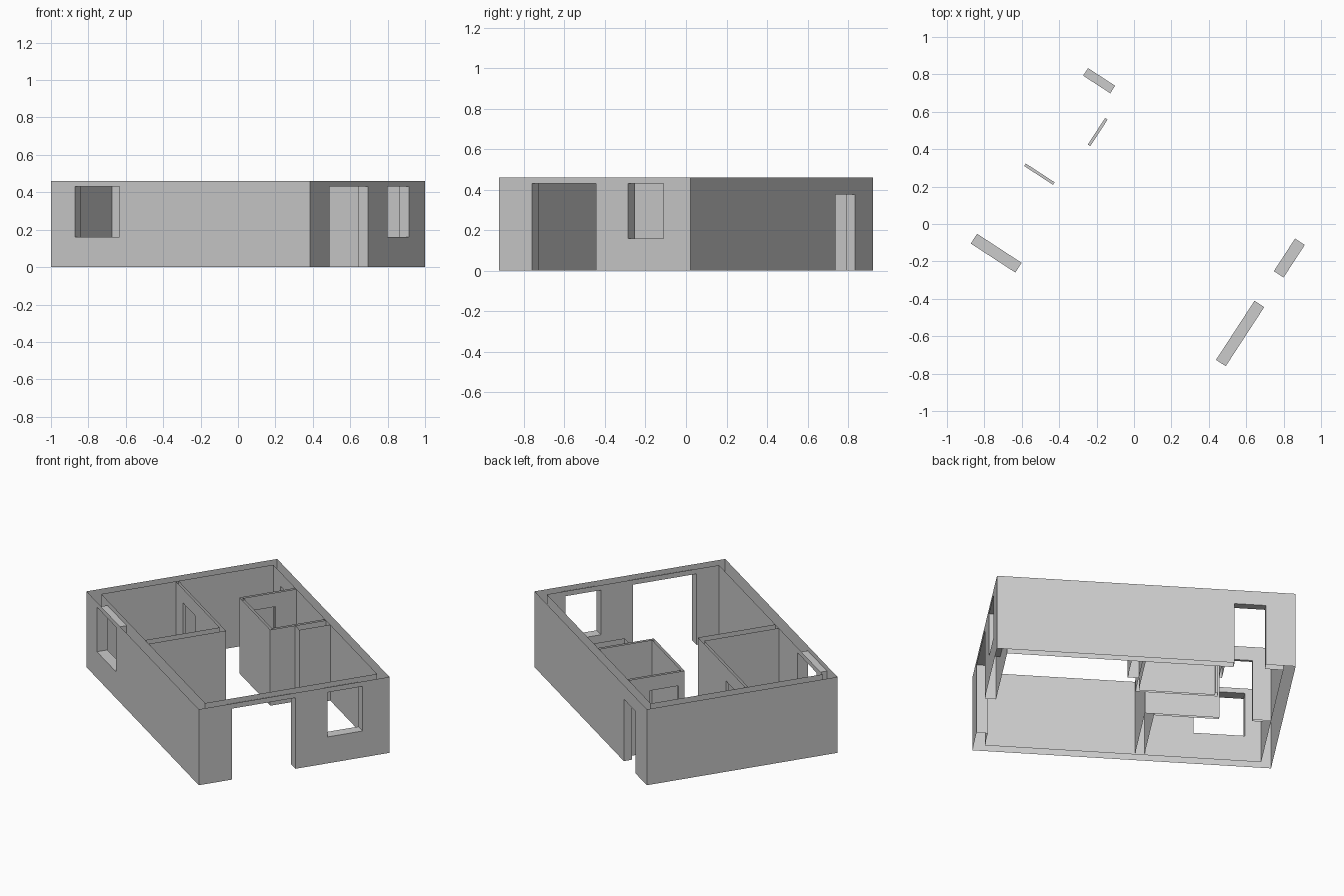
import bpy
import bmesh
import math

HEIGHT = 0.46
HU, HV = 0.826, 0.564       # half length and half width of the house
IU, IV0, IV1 = 0.764, -0.502, 0.516   # inner faces of the outer walls
THIN = 0.016
TURN = math.radians(-33.1)  # plan is turned on the ground

if "Cube" in bpy.data.objects:
    bpy.data.objects.remove(bpy.data.objects["Cube"], do_unlink=True)

grey = bpy.data.materials.new("plaster grey")
grey.use_nodes = True
grey.diffuse_color = (0.6, 0.6, 0.6, 1)
bsdf = next(n for n in grey.node_tree.nodes if n.type == "BSDF_PRINCIPLED")
bsdf.inputs["Base Color"].default_value = grey.diffuse_color
bsdf.inputs["Roughness"].default_value = 0.9


def rect(u0, u1, v0, v1):
    return [(u0, v0), (u1, v0), (u1, v1), (u0, v1)]


def prism(name, plan, z0=0.0, z1=HEIGHT):
    """Extrude a floor plan outline into an upright solid."""
    bm = bmesh.new()
    base = bm.faces.new([bm.verts.new((u, v, z0)) for u, v in plan])
    top = bmesh.ops.extrude_face_region(bm, geom=[base])["geom"]
    for v in top:
        if isinstance(v, bmesh.types.BMVert):
            v.co.z = z1
    bmesh.ops.recalc_face_normals(bm, faces=bm.faces)
    mesh = bpy.data.meshes.new(name)
    bm.to_mesh(mesh)
    bm.free()
    mesh.materials.append(grey)
    obj = bpy.data.objects.new(name, mesh)
    bpy.context.collection.objects.link(obj)
    return obj


def cut(obj, plan, z0, z1):
    """Cut an opening through a wall."""
    cutter = prism("cutter", plan, z0, z1)
    cutter.hide_render = True
    mod = obj.modifiers.new("opening", "BOOLEAN")
    mod.operation, mod.solver, mod.object = "DIFFERENCE", "EXACT", cutter
    bpy.context.view_layer.objects.active = obj
    bpy.ops.object.modifier_apply(modifier=mod.name)
    bpy.data.objects.remove(cutter, do_unlink=True)


def finish(obj):
    """Leave the walls open at top and bottom, then turn the plan."""
    bm = bmesh.new()
    bm.from_mesh(obj.data)
    caps = [f for f in bm.faces if abs(f.normal.z) > 0.9
            and min(abs(f.calc_center_median().z - z) for z in (0, HEIGHT)) < 0.002]
    bmesh.ops.delete(bm, geom=caps, context="FACES")
    bm.to_mesh(obj.data)
    bm.free()
    obj.rotation_euler.z = TURN


FLOOR, SILL, HEAD, DOOR_HEAD = -0.1, 0.16, 0.43, 0.375

# Outer walls with entrance, windows and back door
outer = prism("outer_walls", rect(-HU, HU, -HV, HV))
cut(outer, rect(-IU, IU, IV0, IV1), -1, 1)
cut(outer, rect(0.7, 0.9, -0.369, 0.008), FLOOR, HEAD)
cut(outer, rect(0.7, 0.9, 0.197, 0.405), SILL, HEAD)
cut(outer, rect(-0.674, -0.39, -0.65, -0.45), SILL, HEAD)
cut(outer, rect(-0.661, -0.488, 0.45, 0.65), FLOOR, DOOR_HEAD)

# Bedroom: a thick cross wall and a thin wall with a door
v0, v1 = -0.061, -0.061 + THIN
bedroom = prism("bedroom_walls", [
    (-0.118, IV0), (-0.066, IV0), (-0.066, v1),
    (-IU, v1), (-IU, v0), (-0.118, v0)])
cut(bedroom, rect(-0.661, -0.477, v0 - 0.05, v1 + 0.05), FLOOR, DOOR_HEAD)

# Bathroom: three thin walls with a door at the back end
u0, u1, w = -0.439, 0.014, 0.185
bathroom = prism("bathroom_walls", [
    (u0, IV1), (u0, w), (u1, w), (u1, IV1), (u1 - THIN, IV1),
    (u1 - THIN, w + THIN), (u0 + THIN, w + THIN), (u0 + THIN, IV1)])
cut(bathroom, rect(u0 - 0.05, u0 + 0.06, 0.221, 0.391), FLOOR, DOOR_HEAD)

# Thick wall stub beside the bathroom
stub = prism("wall_stub", rect(u1, 0.075, 0.333, IV1))

for part in (outer, bedroom, bathroom, stub):
    finish(part)
